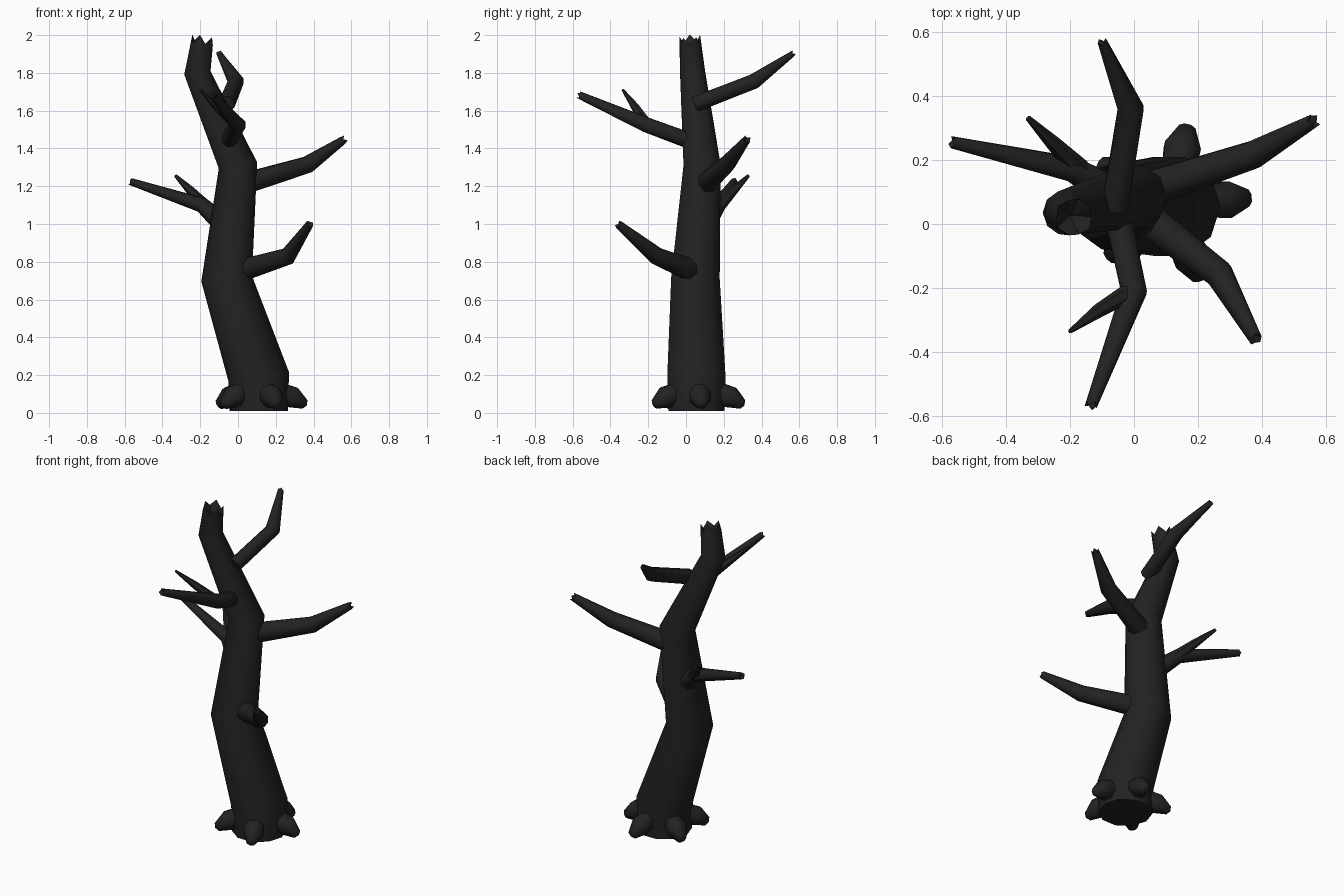
import bpy, bmesh, math, random
from mathutils import Vector

random.seed(4)
cube = bpy.data.objects.get("Cube")
if cube:
    bpy.data.objects.remove(cube, do_unlink=True)

bark = bpy.data.materials.new("charred bark")
bark.use_nodes = True
colour = (0.016, 0.016, 0.016, 1)
bark.diffuse_color = colour
bark.node_tree.nodes["Principled BSDF"].inputs["Base Color"].default_value = colour


def limb(name, path, radii, sides=8, jag=0.0, dip=0.0, flat_start=False):
    """Tapered, mitred tube; its end can be splintered and hollowed."""
    pts = [Vector(p) for p in path]
    bm = bmesh.new()
    rings = []
    for i, (p, r) in enumerate(zip(pts, radii)):
        before = (p - pts[max(i - 1, 0)]).normalized()
        after = (pts[min(i + 1, len(pts) - 1)] - p).normalized()
        axis = (before + after).normalized()
        if flat_start and i == 0:
            axis = Vector((0, 0, 1))
        ref = Vector((0, 1, 0)) if abs(axis.y) < 0.8 else Vector((1, 0, 0))
        if abs(pts[-1].y - pts[0].y) > 0.1:
            ref = Vector((0, 0, 1))
        u = (ref - axis * ref.dot(axis)).normalized()
        v = axis.cross(u)
        ring = []
        for k in range(sides):
            a = math.tau * (k + 0.5) / sides
            q = p + (u * math.cos(a) + v * math.sin(a)) * r
            if i == len(pts) - 1:
                q += axis * jag * (random.uniform(-1, -0.3) if k % 2 else 0.1)
            ring.append(bm.verts.new(q))
        rings.append(ring)
    for a, b in zip(rings, rings[1:]):
        for k in range(sides):
            n = (k + 1) % sides
            bm.faces.new((a[k], a[n], b[n], b[k]))
    bm.faces.new(rings[0][::-1])
    # Sunken centre of the broken end
    tip = bm.verts.new(pts[-1] - axis * dip)
    for k in range(sides):
        bm.faces.new((rings[-1][k], rings[-1][(k + 1) % sides], tip))
    bmesh.ops.recalc_face_normals(bm, faces=bm.faces)
    mesh = bpy.data.meshes.new(name)
    bm.to_mesh(mesh)
    bm.free()
    mesh.materials.append(bark)
    obj = bpy.data.objects.new(name, mesh)
    bpy.context.collection.objects.link(obj)
    bpy.ops.object.select_all(action='DESELECT')
    obj.select_set(True)
    bpy.context.view_layer.objects.active = obj
    bpy.ops.object.shade_smooth_by_angle(angle=math.radians(50))
    return obj


# Crooked trunk with a splintered top
limb("trunk",
     [(0.11, 0.055, 0.01), (0.11, 0.055, 0.19), (-0.06, 0.05, 0.71),
      (0.0, 0.085, 1.31), (-0.215, 0.035, 1.8), (-0.185, 0.02, 1.99)],
     [0.155, 0.162, 0.135, 0.103, 0.07, 0.058],
     sides=10, jag=0.04, dip=0.09, flat_start=True)

# Branches, each bending once
BEND = (0.06, 0.047, 0.022)
limb("left_low_branch",
     [(0.02, 0.03, 0.755), (0.265, -0.155, 0.83), (0.38, -0.36, 1.0)], BEND, jag=0.015, dip=0.02)
limb("left_high_branch",
     [(0.02, 0.1, 1.21), (0.37, 0.215, 1.315), (0.565, 0.325, 1.45)], BEND, jag=0.02, dip=0.03)
limb("back_branch",
     [(-0.06, 0.05, 1.635), (-0.01, 0.36, 1.755), (-0.1, 0.57, 1.905)],
     (0.045, 0.043, 0.016), jag=0.015, dip=0.02)
limb("front_branch",
     [(-0.05, 0.02, 1.44), (0.0, -0.21, 1.525), (-0.135, -0.57, 1.685)],
     (0.045, 0.043, 0.02), jag=0.02, dip=0.03)
limb("right_branch",
     [(-0.07, 0.1, 0.99), (-0.19, 0.17, 1.1), (-0.57, 0.255, 1.225)],
     (0.055, 0.042, 0.02), jag=0.015, dip=0.02)

# Thin twigs forking off two branches
limb("front_twig", [(-0.01, -0.21, 1.53), (-0.11, -0.27, 1.62), (-0.2, -0.335, 1.71)],
     (0.03, 0.022, 0.007), sides=6)
limb("right_twig", [(-0.17, 0.17, 1.09), (-0.25, 0.25, 1.175), (-0.33, 0.33, 1.255)],
     (0.035, 0.024, 0.009), sides=6)

# Five stubby roots spread evenly around the foot
for i in range(5):
    a = math.radians(5 + 72 * i)
    c, s = math.cos(a), math.sin(a)
    limb(f"root_{i + 1}",
         [(0.11 + c * d, 0.06 + s * d, z) for d, z in ((0.1, 0.12), (0.18, 0.082), (0.245, 0.045))],
         (0.05, 0.062, 0.028), sides=8, dip=-0.012)
